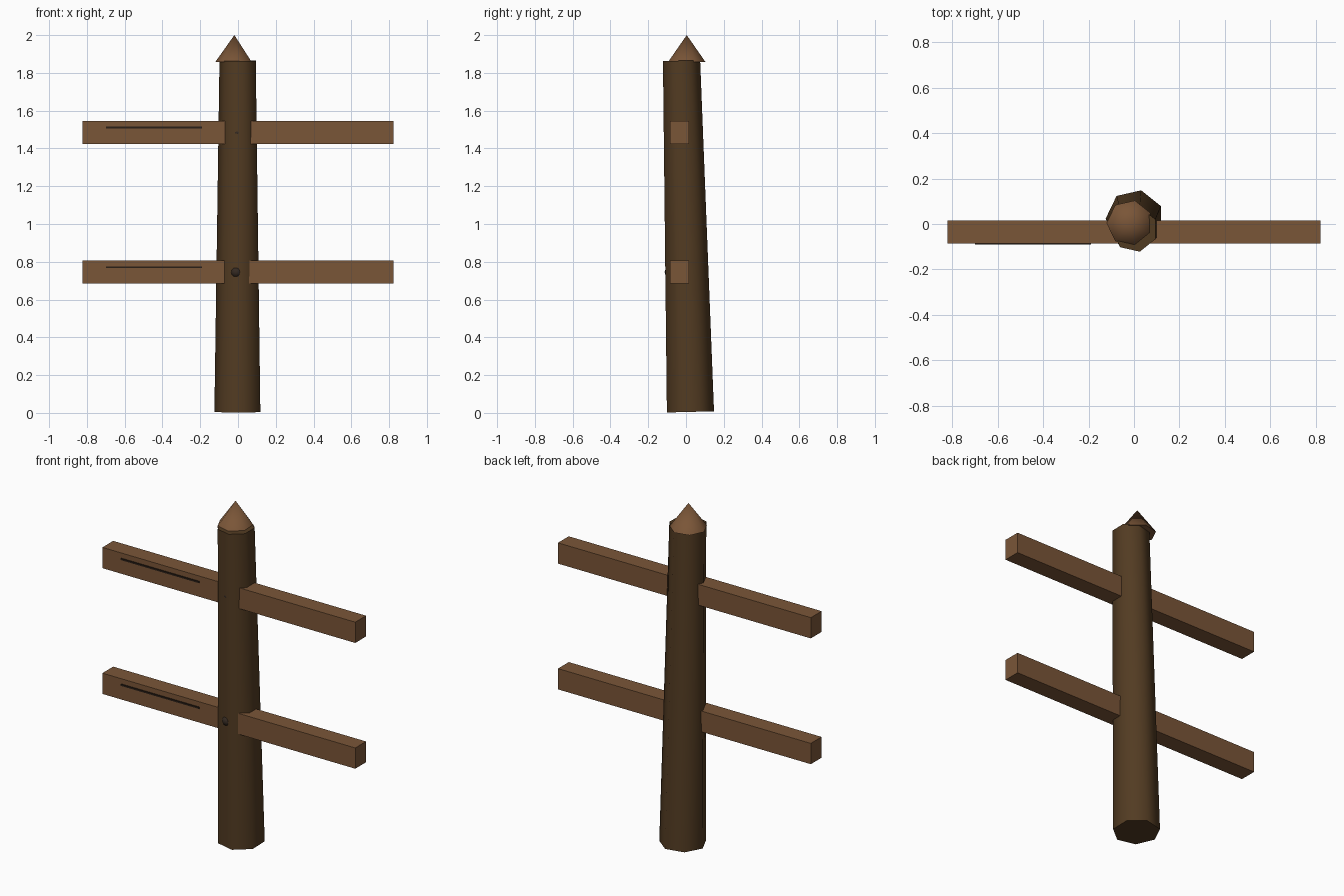
import bpy
from math import radians, pi

cube = bpy.data.objects.get("Cube")
if cube:
    bpy.data.objects.remove(cube, do_unlink=True)


def make_material(name, rgb):
    mat = bpy.data.materials.new(name)
    mat.use_nodes = True
    colour = (*rgb, 1.0)
    mat.diffuse_color = colour
    mat.node_tree.nodes["Principled BSDF"].inputs["Base Color"].default_value = colour
    return mat


dark_wood = make_material("dark wood", (0.085, 0.044, 0.016))
light_wood = make_material("light wood", (0.195, 0.092, 0.039))
nail_brown = make_material("nail brown", (0.035, 0.023, 0.016))
groove_brown = make_material("groove brown", (0.022, 0.013, 0.008))


def finish(name, mat, smooth=False):
    obj = bpy.context.object
    obj.name = name
    obj.data.materials.append(mat)
    if smooth:
        bpy.ops.object.shade_smooth_by_angle(angle=radians(60))
    return obj


def cone(name, low, high, z0, z1, x, y, mat, lean=0.0):
    # Seven-sided, with one corner pointing to -x
    bpy.ops.mesh.primitive_cone_add(vertices=7, radius1=low, radius2=high,
                                    depth=z1 - z0, location=(x, y, (z0 + z1) / 2))
    obj = bpy.context.object
    me = obj.data
    corner = max(me.vertices, key=lambda v: v.co.y - abs(v.co.x))
    turn = pi / 2 if corner.co.y > 0 else -pi / 2
    obj.rotation_euler = (0, lean, turn)
    return finish(name, mat, smooth=True)


def box(name, x0, x1, y0, y1, z0, z1, mat):
    bpy.ops.mesh.primitive_cube_add(
        size=1, location=((x0 + x1) / 2, (y0 + y1) / 2, (z0 + z1) / 2))
    bpy.context.object.scale = (x1 - x0, y1 - y0, z1 - z0)
    return finish(name, mat)


# Leaning tapered post and its pointed cap
post = cone("post", 0.128, 0.101, 0.005, 1.865, 0.003, 0, dark_wood)
post.rotation_mode = 'XYZ'
post.rotation_euler = (0, radians(-1.45), post.rotation_euler.z)
cone("post_cap", 0.102, 0.0, 1.857, 2.0, -0.019, 0.004, light_wood)

# Two rails, each with a groove and a nail head
for label, z, nail_x in (("lower", 0.745, -0.009), ("upper", 1.484, 0.0)):
    box(label + "_rail", -0.822, 0.822, -0.085, 0.015, z - 0.061, z + 0.061, light_wood)
    box(label + "_groove", -0.70, -0.19, -0.09, -0.083, z + 0.021, z + 0.031, groove_brown)
    bpy.ops.mesh.primitive_uv_sphere_add(segments=12, ring_count=8, radius=0.03,
                                         location=(nail_x, -0.083, z))
    finish(label + "_nail", nail_brown, smooth=True)
